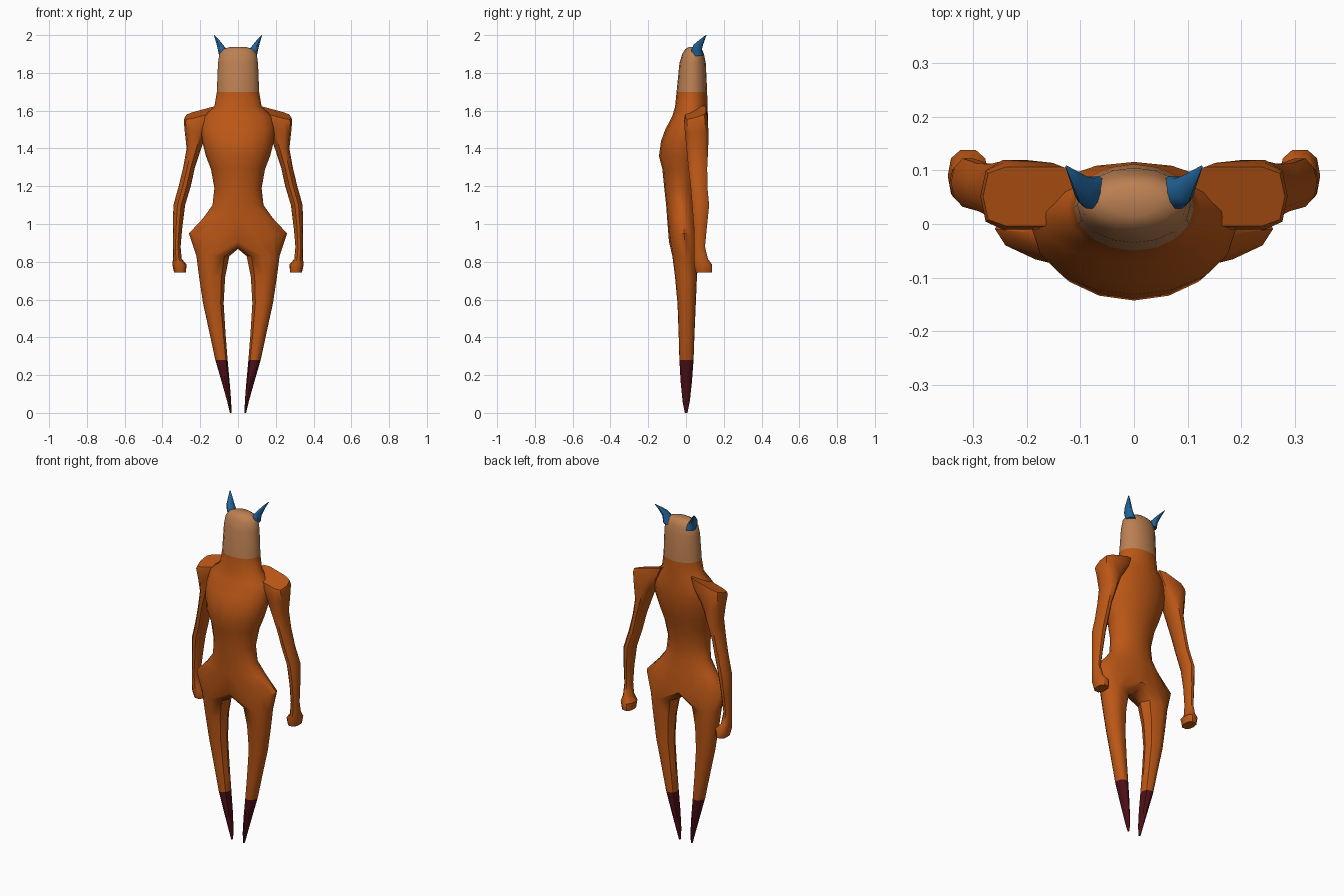
import bpy, bmesh, math

if "Cube" in bpy.data.objects:
    bpy.data.objects.remove(bpy.data.objects["Cube"])


def material(name, rgb):
    m = bpy.data.materials.new(name)
    m.diffuse_color = (*rgb, 1)
    m.use_nodes = True
    m.node_tree.nodes["Principled BSDF"].inputs["Base Color"].default_value = m.diffuse_color
    return m


ORANGE = material("burnt orange", (0.50, 0.095, 0.008))
TAN = material("tan", (0.50, 0.215, 0.085))
BLUE = material("horn blue", (0.015, 0.13, 0.33))
MAROON = material("dark maroon", (0.075, 0.005, 0.008))


def power(v, p):
    return math.copysign(abs(v) ** p, v)


def ring(z, x0, x1, y0, y1, angles, p=1.0, tilt_x=0.0, tilt_y=0.0):
    """Superellipse section filling the given x and y ranges."""
    cx, cy, rx, ry = (x0 + x1) / 2, (y0 + y1) / 2, (x1 - x0) / 2, (y1 - y0) / 2
    pts = []
    for a in angles:
        dx = rx * power(math.cos(math.radians(a)), p)
        dy = ry * power(math.sin(math.radians(a)), p)
        pts.append((cx + dx, cy + dy, z + tilt_x * dx + tilt_y * dy))
    return pts


def skin(bm, rings, closed=True):
    """Join successive vertex rings with quads."""
    n = len(rings[0])
    for a, b in zip(rings, rings[1:]):
        for i in range(n if closed else n - 1):
            j = (i + 1) % n
            bm.faces.new((a[i], b[i], b[j], a[j]))


def add(bm, pts):
    return [bm.verts.new(p) for p in pts]


def finish(bm, name, mats, rule=None, angle=42):
    bmesh.ops.recalc_face_normals(bm, faces=bm.faces)
    if rule:
        for f in bm.faces:
            f.material_index = rule(f.calc_center_median())
    me = bpy.data.meshes.new(name)
    bm.to_mesh(me)
    bm.free()
    for m in mats:
        me.materials.append(m)
    ob = bpy.data.objects.new(name, me)
    bpy.context.collection.objects.link(ob)
    bpy.ops.object.select_all(action='DESELECT')
    ob.select_set(True)
    bpy.context.view_layer.objects.active = ob
    bpy.ops.object.shade_smooth_by_angle(angle=math.radians(angle))
    mod = ob.modifiers.new("mirror", 'MIRROR')
    mod.use_clip = True
    mod.merge_threshold = 0.0005
    return ob


HALF = [-90 + 22.5 * i for i in range(9)]
LEG = HALF + [135, 180, 225]
ROUND = [36 * i for i in range(10)]

# Head, torso and legs: right half, mirrored. Rows: z, half width, front y, back y
trunk = [
    (1.937, 0.045, 0.015, 0.07), (1.925, 0.08, -0.005, 0.085),
    (1.90, 0.099, -0.02, 0.095), (1.85, 0.106, -0.035, 0.105),
    (1.70, 0.112, -0.05, 0.112), (1.62, 0.125, -0.058, 0.114),
    (1.57, 0.185, -0.073, 0.116), (1.50, 0.195, -0.11, 0.116),
    (1.44, 0.19, -0.132, 0.112), (1.36, 0.17, -0.143, 0.095),
    (1.29, 0.143, -0.125, 0.075), (1.19, 0.125, -0.115, 0.055),
    (1.10, 0.135, -0.105, 0.055), (1.03, 0.185, -0.10, 0.065),
    (0.95, 0.26, -0.09, 0.072),
]
bm = bmesh.new()
rows = []
for z, w, f, b in trunk:
    pts = ring(z, -w, w, f, b, HALF)
    # centre line of the lowest section dips toward the crotch
    if z == 0.95:
        pts = [(x, y, z - 0.045 * (1 - x / w)) for x, y, _ in pts]
    pts[0] = (0, *pts[0][1:])
    pts[-1] = (0, *pts[-1][1:])
    rows.append(add(bm, pts))
skin(bm, rows, closed=False)
top = bm.verts.new((0, 0.042, 1.938))
for a, b in zip(rows[0], rows[0][1:]):
    bm.faces.new((top, a, b))

# Legs continue from the half section plus three crotch points
legs = [
    (0.83, 0.046, 0.22, -0.072, 0.066), (0.72, 0.068, 0.206, -0.058, 0.058),
    (0.58, 0.076, 0.185, -0.045, 0.052), (0.42, 0.066, 0.15, -0.039, 0.045),
    (0.28, 0.055, 0.12, -0.035, 0.04), (0.16, 0.044, 0.085, -0.028, 0.031),
    (0.06, 0.036, 0.057, -0.018, 0.02), (0.0, 0.035, 0.043, -0.006, 0.008),
]
crotch = add(bm, [(0, 0.045, 0.875), (0, -0.008, 0.868), (0, -0.06, 0.875)])
leg_rows = [rows[-1] + crotch]
leg_rows += [add(bm, ring(z, a, b, f, k, LEG)) for z, a, b, f, k in legs]
skin(bm, leg_rows)
bm.faces.new(leg_rows[-1])
finish(bm, "body", [ORANGE, TAN, MAROON],
       lambda c: 1 if c.z > 1.70 else 2 if c.z < 0.28 else 0)

# Arms with boxy shoulders. Rows: z, x range, y range, squareness, tilts
arms = [
    (1.59, 0.09, 0.282, -0.005, 0.108, 0.5, -0.27, 0.3),
    (1.555, 0.11, 0.287, -0.012, 0.116, 0.55, -0.1, 0.2),
    (1.48, 0.165, 0.281, -0.008, 0.122, 0.8, 0, 0),
    (1.40, 0.195, 0.272, 0.0, 0.12, 0.9, 0, 0),
    (1.30, 0.228, 0.29, 0.01, 0.115, 1, 0, 0),
    (1.20, 0.25, 0.314, 0.022, 0.115, 1, 0, 0),
    (1.10, 0.28, 0.342, 0.03, 0.125, 1, 0, 0),
    (0.98, 0.295, 0.345, 0.04, 0.112, 1, 0, 0),
    (0.88, 0.304, 0.345, 0.042, 0.102, 1, 0, 0),
    (0.815, 0.298, 0.344, 0.04, 0.118, 0.9, 0, 0),
    (0.785, 0.272, 0.348, 0.04, 0.14, 0.8, 0, 0),
    (0.742, 0.276, 0.338, 0.05, 0.138, 0.8, 0, 0),
]
bm = bmesh.new()
rows = [add(bm, ring(z, a, b, f, k, ROUND, p, tx, ty))
        for z, a, b, f, k, p, tx, ty in arms]
skin(bm, rows)
bm.faces.new(rows[0])
bm.faces.new(rows[-1])
finish(bm, "arms", [ORANGE])

# Horns sweeping up, out and back
horns = [
    (1.89, 0.045, 0.10, 0.03, 0.09), (1.925, 0.06, 0.107, 0.028, 0.086),
    (1.95, 0.08, 0.113, 0.04, 0.092), (1.975, 0.1, 0.12, 0.07, 0.1),
    (2.0, 0.124, 0.128, 0.104, 0.109),
]
bm = bmesh.new()
rows = [add(bm, ring(*r, ROUND)) for r in horns]
skin(bm, rows)
bm.faces.new(rows[0])
bm.faces.new(rows[-1])
finish(bm, "horns", [BLUE])
